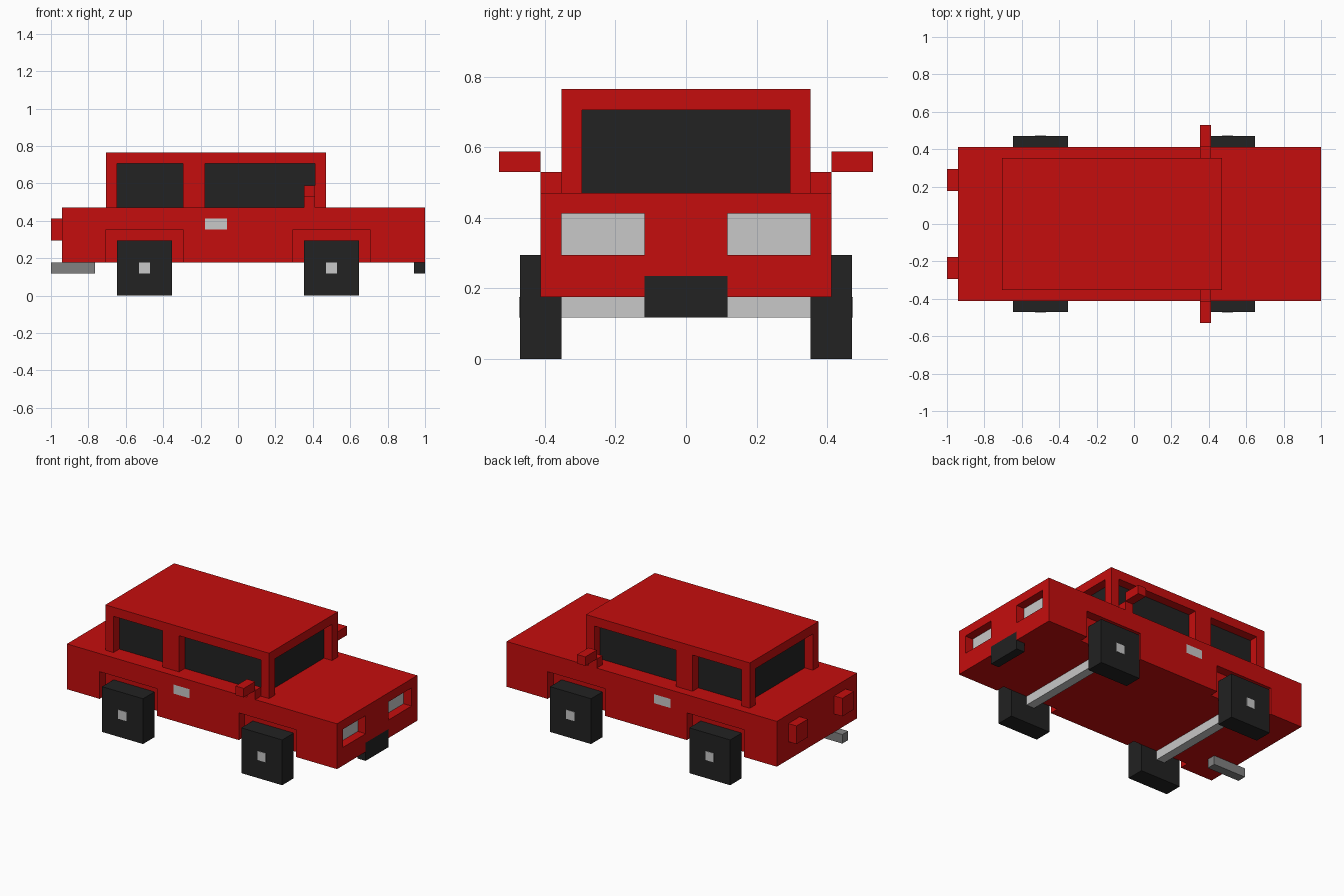
import bpy, bmesh

if "Cube" in bpy.data.objects:
    bpy.data.objects.remove(bpy.data.objects["Cube"])

U = 1 / 17  # the model sits on a grid of 34 units along its length


def material(name, rgb):
    m = bpy.data.materials.new(name)
    m.diffuse_color = (*rgb, 1)
    m.use_nodes = True
    m.node_tree.nodes["Principled BSDF"].inputs["Base Color"].default_value = m.diffuse_color
    return m


RED = material("red paint", (0.56, 0.004, 0.004))
BLACK = material("black", (0.016, 0.016, 0.016))
SILVER = material("light grey", (0.58, 0.58, 0.58))
GREY = material("mid grey", (0.22, 0.22, 0.22))


def boxes(name, mat, *ranges):
    """One object of boxes, each given as (x0, x1, y0, y1, z0, z1) in grid units."""
    bm = bmesh.new()
    for x0, x1, y0, y1, z0, z1 in ranges:
        verts = bmesh.ops.create_cube(bm, size=1)["verts"]
        for v in verts:
            v.co.x = (x1 if v.co.x > 0 else x0) * U - 1
            v.co.y = (y1 if v.co.y > 0 else y0) * U
            v.co.z = (z1 if v.co.z > 0 else z0) * U
    bmesh.ops.recalc_face_normals(bm, faces=bm.faces)
    me = bpy.data.meshes.new(name)
    bm.to_mesh(me)
    bm.free()
    if mat:
        me.materials.append(mat)
    ob = bpy.data.objects.new(name, me)
    bpy.context.collection.objects.link(ob)
    return ob


def both(*ranges):
    """The given boxes plus their copies mirrored across y = 0."""
    return list(ranges) + [(a, b, -d, -c, e, f) for a, b, c, d, e, f in ranges]


# Lower body with pockets for arches, headlights, handles and the bumper
body = boxes("body", RED, (1, 34, -7, 7, 3, 8))
cutter = boxes("body_cutter", None,
               (33, 35, -2, 2, 2, 4),
               *both((5, 12, 6, 8, 2, 6),
                     (22, 29, 6, 8, 2, 6),
                     (33, 35, 2, 6, 5, 7),
                     (14, 16, 6.5, 8, 6, 7)))
cutter.hide_render = True
mod = body.modifiers.new("pockets", "BOOLEAN")
mod.operation = "DIFFERENCE"
mod.solver = "EXACT"
mod.object = cutter
bpy.context.view_layer.objects.active = body
bpy.ops.object.modifier_apply(modifier=mod.name)
bpy.data.objects.remove(cutter)

# Cabin: roof, pillars and recessed glass
boxes("roof", RED, (5, 25, -6, 6, 12, 13))
boxes("pillars", RED, *both((5, 6, 5, 6, 8, 12),
                            (12, 14, 5, 6, 8, 12),
                            (24, 25, 5, 6, 8, 12)))
boxes("window_glass", BLACK, (6, 24, -5, 5, 8, 12))

# Wheels and axles, axle ends show as hubs
for label, x in (("rear", 6), ("front", 23)):
    boxes(label + "_wheels", BLACK, *both((x, x + 5, 6, 8, 0, 5)))
    boxes(label + "_axle", SILVER, (x + 2, x + 3, -8.04, 8.04, 2, 3))

# Fittings
boxes("headlights", SILVER, *both((32.9, 33.03, 2, 6, 5, 7)))
boxes("tail_lights", RED, *both((0, 1, 3, 5, 5, 7)))
boxes("door_handles", SILVER, *both((14, 16, 6.5, 7, 6, 7)))
boxes("side_mirrors", RED, *both((23, 24, 6, 7, 8, 9), (23, 24, 7, 9, 9, 10)))
boxes("front_bumper", BLACK, (33, 34, -2, 2, 2, 4))
boxes("exhaust_pipe", GREY, (0, 4, -4, -3, 2, 3))
